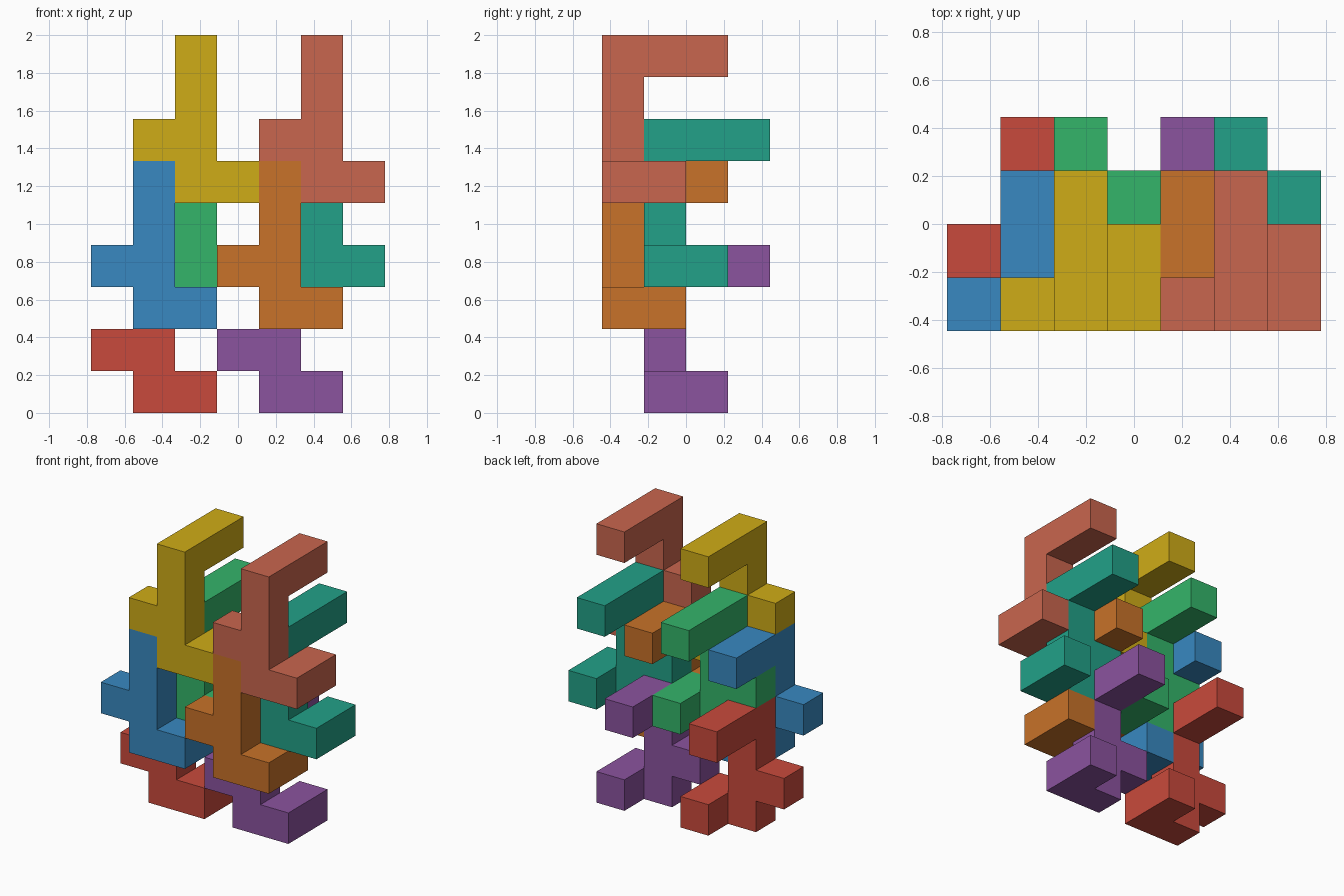
import bpy, bmesh
from mathutils import Vector

if "Cube" in bpy.data.objects:
    bpy.data.objects.remove(bpy.data.objects["Cube"])

U = 2 / 9  # edge of one cube cell

# One branching piece: column, left arm, long top arm to the back, bent foot
CELLS = [(0, 0, z) for z in range(4)] + [
    (-1, 0, 1),
    (0, 1, 3), (0, 2, 3),
    (1, 0, 0), (1, 1, 0)]

DIRS = [Vector(d) for d in ((1, 0, 0), (-1, 0, 0), (0, 1, 0),
                            (0, -1, 0), (0, 0, 1), (0, 0, -1))]


def linear(hexcode):
    rgb = [int(hexcode[i:i + 2], 16) / 255 for i in (0, 2, 4)]
    return [c / 12.92 if c <= 0.04045 else ((c + 0.055) / 1.055) ** 2.4
            for c in rgb] + [1]


def piece(name, base, hexcode):
    """Outer skin of the cells, with the column's lowest cell at base."""
    bm = bmesh.new()
    for cell in CELLS:
        for d in DIRS:
            if tuple(int(c + e) for c, e in zip(cell, d)) in CELLS:
                continue
            a = Vector((d.y, d.z, d.x))
            b = d.cross(a)
            mid = Vector(cell) + Vector(base) + Vector((-3, -1.5, 0.5)) + d / 2
            bm.faces.new([bm.verts.new((mid + a * s / 2 + b * t / 2) * U)
                          for s, t in ((-1, -1), (1, -1), (1, 1), (-1, 1))])
    bmesh.ops.remove_doubles(bm, verts=bm.verts[:], dist=1e-4)
    bmesh.ops.dissolve_limit(bm, angle_limit=0.01,
                             verts=bm.verts[:], edges=bm.edges[:])
    bmesh.ops.recalc_face_normals(bm, faces=bm.faces[:])
    mesh = bpy.data.meshes.new(name)
    bm.to_mesh(mesh)
    bm.free()
    mat = bpy.data.materials.new(name + "_colour")
    mat.diffuse_color = linear(hexcode)
    mat.use_nodes = True
    mat.node_tree.nodes["Principled BSDF"].inputs["Base Color"].default_value = mat.diffuse_color
    mesh.materials.append(mat)
    bpy.context.collection.objects.link(bpy.data.objects.new(name, mesh))


# Four interlocking levels, each with a left and a right copy three cells apart
LEVELS = [
    ((1, 1, 0), ("red", "c94a3c"), ("purple", "8b539f")),
    ((1, 0, 2), ("blue", "3889c1"), ("orange", "c87229")),
    ((2, 1, 3), ("green", "34b56a"), ("teal", "22a188")),
    ((2, 0, 5), ("yellow", "cfac17"), ("salmon", "c9664e"))]

for (x, y, z), left, right in LEVELS:
    for dx, (colour, code) in ((0, left), (3, right)):
        piece(colour + "_piece", (x + dx, y, z), code)
